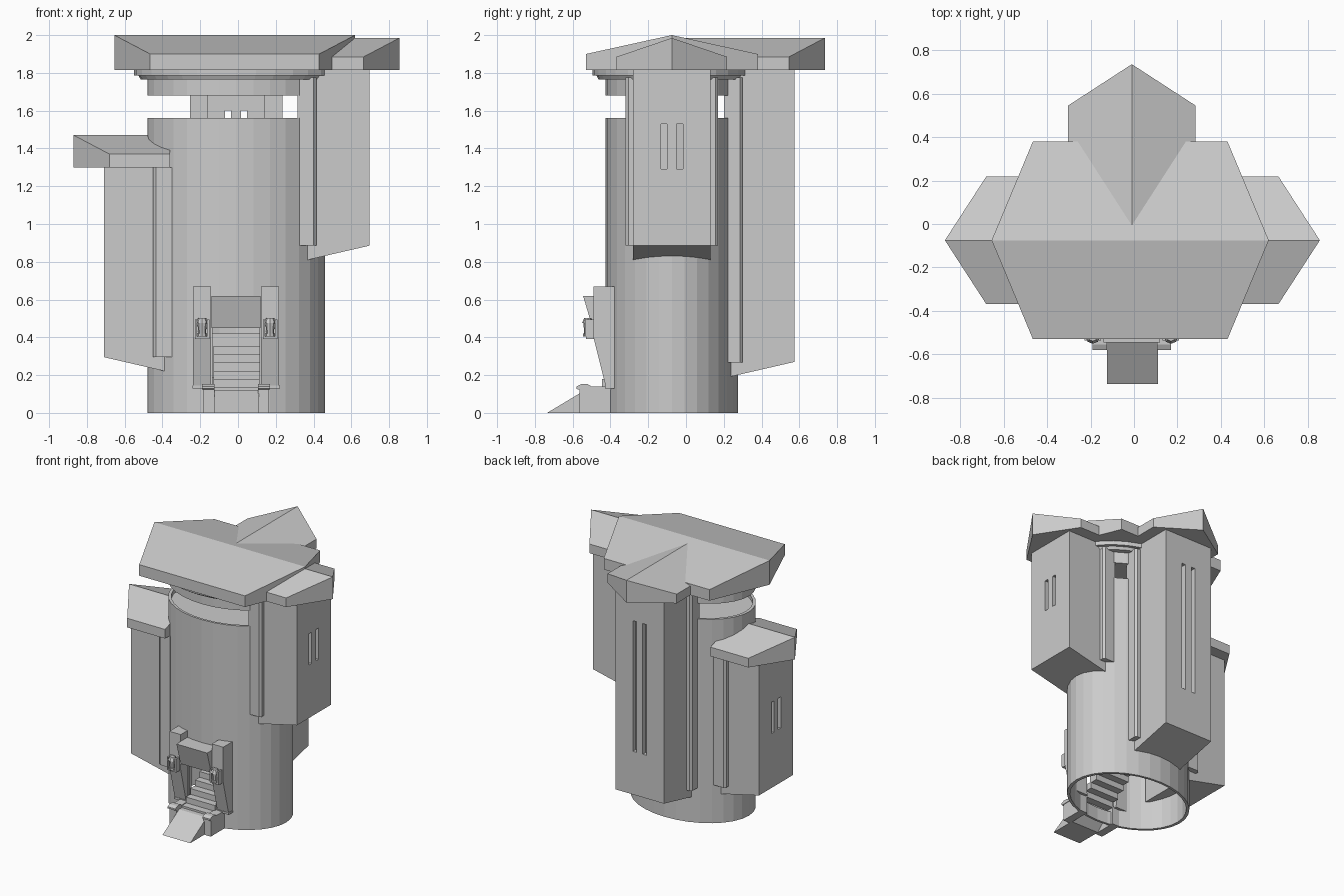
import bpy, bmesh
from math import cos, sin, pi
from mathutils import Matrix, Vector

if "Cube" in bpy.data.objects:
    bpy.data.objects.remove(bpy.data.objects["Cube"])

CX, CY = -0.01, -0.075          # tower axis
RX, RY = 0.47, 0.35             # tower radii
N = 32


def finish(name, bm, mat=None):
    bmesh.ops.recalc_face_normals(bm, faces=bm.faces)
    if mat:
        bm.transform(mat)
    me = bpy.data.meshes.new(name)
    bm.to_mesh(me)
    bm.free()
    ob = bpy.data.objects.new(name, me)
    bpy.context.collection.objects.link(ob)
    return ob


def prism(name, pts, lo, hi, mat=None):
    """Profile in (x, z), extruded along y."""
    bm = bmesh.new()
    a = [bm.verts.new((p[0], lo, p[1])) for p in pts]
    b = [bm.verts.new((p[0], hi, p[1])) for p in pts]
    bm.faces.new(a)
    bm.faces.new(b)
    for i in range(len(pts)):
        j = (i + 1) % len(pts)
        bm.faces.new((a[i], a[j], b[j], b[i]))
    return finish(name, bm, mat)


def box(name, x0, x1, y0, y1, z0, z1, mat=None):
    return prism(name, [(x0, z0), (x1, z0), (x1, z1), (x0, z1)], y0, y1, mat)


def lathe(name, prof, rx, ry, cx, cy, n=N):
    """Elliptical lathe of (scale, z); a scale of 0 closes the end."""
    bm = bmesh.new()
    rings = []
    for s, z in prof:
        if s == 0:
            rings.append([bm.verts.new((cx, cy, z))] * n)
        else:
            rings.append([bm.verts.new((cx + s * rx * cos(2 * pi * i / n),
                                        cy + s * ry * sin(2 * pi * i / n), z)) for i in range(n)])
    for p, q in zip(rings, rings[1:]):
        for i in range(n):
            j = (i + 1) % n
            vs = list(dict.fromkeys((p[i], p[j], q[j], q[i])))
            bm.faces.new(vs)
    return finish(name, bm)


def cut(ob, cutters):
    bpy.context.view_layer.objects.active = ob
    for c in cutters:
        c.hide_render = True
        m = ob.modifiers.new("cut", 'BOOLEAN')
        m.operation, m.solver, m.object = 'DIFFERENCE', 'EXACT', c
        bpy.ops.object.modifier_apply(modifier=m.name)
        bpy.data.objects.remove(c)


def roof(name, left, right, hw, base, eave, ridge, mat):
    """Gabled slab with pointed ends; left/right = (corner, tip) along x."""
    (lc, lt), (rc, rt) = left, right
    bm = bmesh.new()
    plan = [(lc, -hw), (rc, -hw), (rt, 0), (rc, hw), (lc, hw), (lt, 0)]
    lo = [bm.verts.new((x, y, base)) for x, y in plan]
    up = [bm.verts.new((x, y, ridge if y == 0 else eave)) for x, y in plan]
    for i in range(6):
        j = (i + 1) % 6
        bm.faces.new((lo[i], lo[j], up[j], up[i]))
    bm.faces.new(lo)
    bm.faces.new((up[0], up[1], up[2], up[5]))
    bm.faces.new((up[5], up[2], up[3], up[4]))
    return finish(name, bm, mat)


CENTER = Matrix.Translation((CX, CY, 0))

# tower shell with recessed parapet floor and open base
tower = lathe("tower", [(0, .6), (.95, .6), (.95, 0), (1, 0), (1, 1.56), (.95, 1.56),
                        (.95, 1.53), (0, 1.53)], RX, RY, CX, CY)
cut(tower, [box("door_cutter", -.135, .115, -.7, -.3, .1, .47)])

# upper band and flared cornice carrying the roof
lathe("upper_band", [(0, 1.68), (1, 1.68), (1, 1.77), (0, 1.77)], RX, RY, CX, CY)
lathe("lower_cornice", [(0, 1.765), (.97, 1.765), (1, 1.79), (0, 1.79)], .52, .40, CX, CY)
lathe("upper_cornice", [(0, 1.785), (1, 1.785), (1, 1.815), (0, 1.815)], .54, .42, CX, CY)

# main roof
roof("main_roof", (-.455, -.645), (.44, .63), .455, 1.815, 1.9, 2.0, CENTER)


def wing(side, angle, u0, u1, z0, top, slit, pil, pil_bottom):
    """Overhanging bay: u runs outwards from the tower axis."""
    mat = CENTER @ Matrix.Rotation(angle, 4, 'Z')
    zin = z0 - .23 * (u1 - u0)
    body = prism(side + "_wing", [(u0, zin), (u1, z0), (u1, top), (u0, top)], -.205, .205, mat)
    cutters = [box("cavity", u0 - .1, u1 - .04, -.15, .15, z0 + .15, top - .02, mat)]
    for v in (-.042, .042):
        cutters.append(box("slit", u1 - .1, u1 + .1, v - .016, v + .016, slit[0], slit[1], mat))
    cut(body, cutters)
    # corner pilasters with a chamfered outer face
    for s in (-1, 1):
        bm = bmesh.new()
        plan = [(pil - .1, .2), (pil, .2), (pil, .23), (pil - .015, .245), (pil - .1, .245)]
        f = bm.faces.new([bm.verts.new((u, s * v, pil_bottom)) for u, v in plan])
        r = bmesh.ops.extrude_face_region(bm, geom=[f])
        bmesh.ops.translate(bm, vec=(0, 0, min(top, 1.775) - pil_bottom),
                            verts=[v for v in r['geom'] if isinstance(v, bmesh.types.BMVert)])
        bm.faces.ensure_lookup_table()
        finish(side + "_pilaster", bm, mat)
    # pointed roof
    inner = .02 if angle == pi / 2 else .3
    roof(side + "_wing_roof", (inner + .05, inner + .05), (u1 - .03, u1 + .16), .293,
         top, top + .07, top + .17, mat)


wing("right", 0, .33, .705, .885, 1.815, (1.29, 1.53), .425, .885)
wing("back", pi / 2, .275, .65, .27, 1.815, (.6, 1.6), .375, .268)
wing("left", pi, .33, .70, .295, 1.30, (.71, .95), .44, .295)

# prism profiles given in (y, z) and extruded along x
YZ = Matrix(((0, 1, 0, 0), (1, 0, 0, 0), (0, 0, 1, 0), (0, 0, 0, 1)))


def side_prism(name, pts, x0, x1):
    ob = prism(name, pts, x0, x1, YZ)
    ob.data.flip_normals()
    return ob


# entrance ramp, steps and hood
side_prism("ramp", [(-.735, 0), (-.535, .12), (-.48, .12), (-.48, .06), (-.54, 0)], -.125, .11)
for i in range(6):
    y, z = -.5 + i * .055, .135 + i * .044
    box("step", -.13, .115, y, y + .065, z - .05, z)
box("landing", -.13, .115, -.17, -.02, .31, .355)
side_prism("door_hood", [(-.38, .62), (-.545, .62), (-.495, .45), (-.38, .45)], -.14, .12)

for s in (-1, 1):
    def X(a, b):
        p, q = CX + s * a, CX + s * b
        return min(p, q), max(p, q)
    # door pillar with leaning lower half
    side_prism("door_pillar", [(-.36, .67), (-.49, .67), (-.49, .40), (-.425, .14), (-.36, .14)],
               *X(.132, .228))
    box("pillar_plinth", *X(.128, .232), -.43, -.36, .13, .145)
    # pedestal with a bevelled cap
    box("pedestal", *X(.115, .175), -.565, -.38, 0, .125)
    side_prism("pedestal_cap", [(-.58, .128), (-.58, .14), (-.555, .152), (-.52, .152),
                                (-.5, .14), (-.38, .14), (-.38, .125), (-.575, .125)], *X(.115, .18))
    # wall lantern
    lx, ly = CX + s * .18, -.52
    box("lantern_bracket", lx - .038, lx + .038, -.53, -.45, .392, .404)
    lathe("lantern", [(0, .404), (.8, .404), (.8, .42), (.6, .42), (.75, .475), (1, .475),
                      (.6, .503), (0, .503)], .033, .031, lx, ly, 8)
    for t in (-1, 1):
        box("lantern_post", lx + t * .032 - .006, lx + t * .032 + .006, -.535, -.48, .404, .495)
